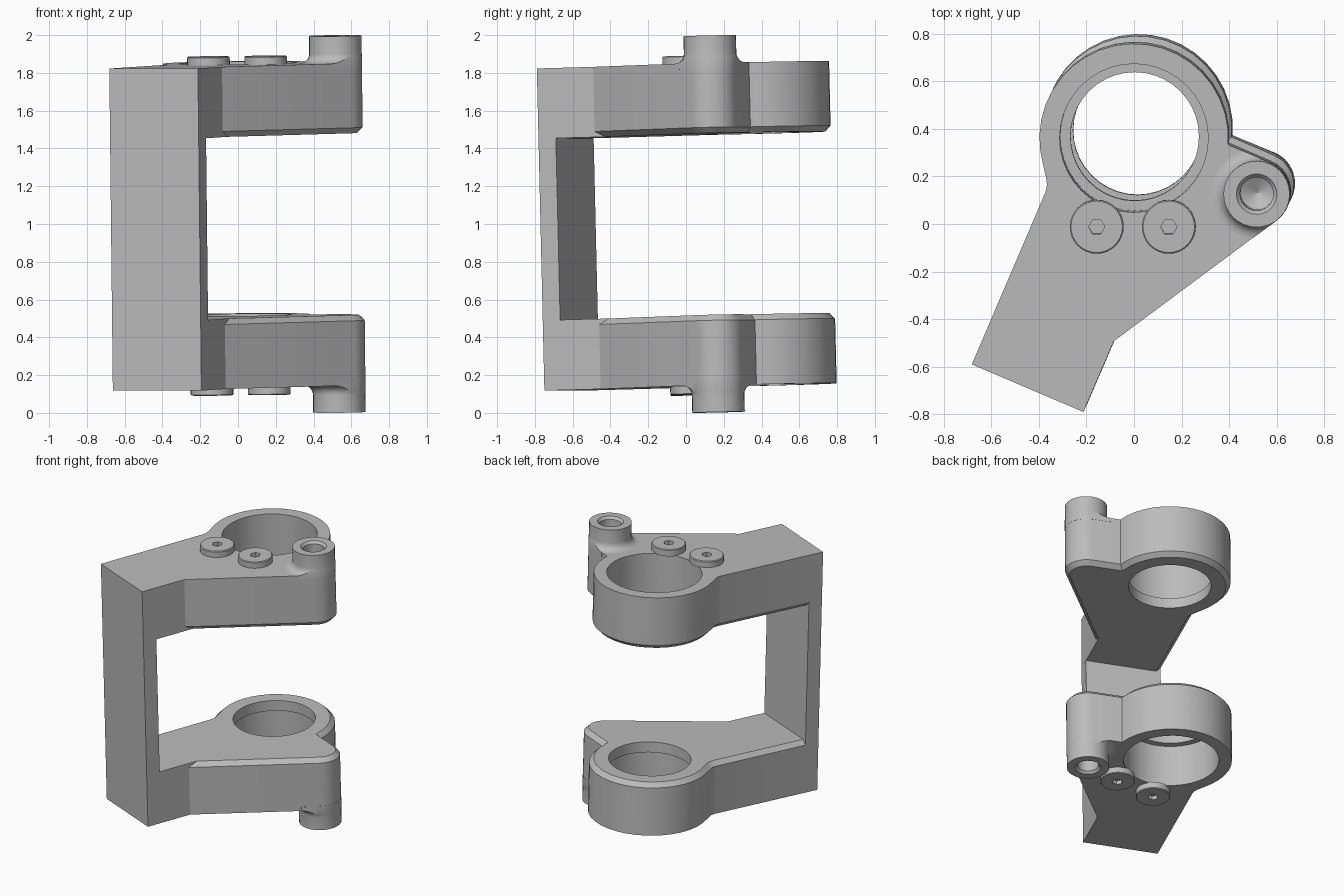
import bpy, bmesh, math
from mathutils import Matrix, Vector

if "Cube" in bpy.data.objects:
    bpy.data.objects.remove(bpy.data.objects["Cube"])

# key sizes, measured from the middle plane between both arms
OUT, INN, CH = 0.853, 0.481, 0.03
BORE, BOSS = (0.009, 0.381), (0.526, 0.149)
A, B, K = (-0.672, -0.57), (-0.203, -0.77), (-0.075, -0.472)

grey = bpy.data.materials.new("machined_grey")
grey.diffuse_color = (0.5, 0.5, 0.5, 1)
grey.use_nodes = True
grey.node_tree.nodes["Principled BSDF"].inputs["Base Color"].default_value = grey.diffuse_color


def make(name, bm):
    bmesh.ops.recalc_face_normals(bm, faces=bm.faces)
    me = bpy.data.meshes.new(name)
    bm.to_mesh(me)
    bm.free()
    me.materials.append(grey)
    ob = bpy.data.objects.new(name, me)
    bpy.context.collection.objects.link(ob)
    return ob


def stack(name, rings):
    """Solid from equal-length rings of (x, y, z) points."""
    bm = bmesh.new()
    vs = [[bm.verts.new(p) for p in r] for r in rings]
    n = len(vs[0])
    for lo, hi in zip(vs, vs[1:]):
        for i in range(n):
            j = (i + 1) % n
            bm.faces.new((lo[i], lo[j], hi[j], hi[i]))
    bm.faces.new(vs[0])
    bm.faces.new(vs[-1])
    return make(name, bm)


def lathe(name, centre, profile, n):
    """Turned solid from (radius, z) pairs."""
    return stack(name, [[(centre[0] + r * math.cos(2 * math.pi * i / n),
                          centre[1] + r * math.sin(2 * math.pi * i / n), z)
                         for i in range(n)] for r, z in profile])


def arc(c, r, a0, a1, n):
    return [(c[0] + r * math.cos(math.radians(a0 + (a1 - a0) * i / n)),
             c[1] + r * math.sin(math.radians(a0 + (a1 - a0) * i / n))) for i in range(n + 1)]


def inset(pts, dists):
    """Move edge i of a counter-clockwise outline inward by dists[i]."""
    res, n = [], len(pts)
    for i in range(n):
        p = Vector(pts[i])
        d0 = (p - Vector(pts[i - 1])).normalized()
        d1 = (Vector(pts[(i + 1) % n]) - p).normalized()
        n0, n1 = Vector((-d0.y, d0.x)), Vector((-d1.y, d1.x))
        c0, c1 = dists[i - 1], dists[i]
        det = n0.x * n1.y - n0.y * n1.x
        if abs(det) < 0.01:
            q = p + n1 * c1
        else:
            q = p + Vector((c0 * n1.y - c1 * n0.y, n0.x * c1 - n1.x * c0)) / det
        res.append((q.x, q.y))
    return res


def at(pts, z):
    return [(x, y, z) for x, y in pts]


def cut(ob, tool, op='DIFFERENCE'):
    m = ob.modifiers.new("cut", 'BOOLEAN')
    m.operation, m.object, m.solver = op, tool, 'EXACT'
    tool.hide_render = True
    if tool not in helpers:
        helpers.append(tool)


helpers = []

# arm outline: post end, boss lobe, bearing ring, fillet back to the post
outline = [A, B, K] + arc(BOSS, 0.14, -53.4, 67, 10) + arc(BORE, 0.397, -4, 188, 20)
outline += [(-0.37, 0.258), (-0.36, 0.215), (-0.356, 0.185), (-0.362, 0.155)]
chamfers = [0, 0] + [CH] * (len(outline) - 2)

arm = stack("arm", [at(inset(outline, chamfers), INN), at(outline, INN + CH), at(outline, OUT)])

# boss with flared foot, trimmed to the arm outline
flare = [(0.139 + 0.05 * (1 - math.sin(t)), OUT + 0.05 * (1 - math.cos(t)))
         for t in [math.pi / 2 * i / 6 for i in range(7)]]
boss = lathe("boss", BOSS, [(0.189, OUT - 0.03)] + flare + [(0.139, 0.997)], 32)
trim = stack("trim_helper", [at(inset(outline, [-0.001] * len(outline)), z) for z in (0.75, 1.1)])
cut(boss, trim, 'INTERSECT')

# stepped bearing bore
bore = lathe("bore_helper", BORE, [(0.27, 0.4), (0.27, 0.555), (0.312, 0.555), (0.312, 0.95)], 40)
cut(arm, bore)

# countersunk blind hole with a drill-point bottom
drill = lathe("drill_helper", BOSS, [(0.001, 0.70), (0.07, 0.74), (0.07, 0.98),
                                     (0.086, 0.998), (0.086, 1.05)], 24)
cut(arm, drill)
cut(boss, drill)

parts = [arm, boss]

# retaining screws with hex sockets
for side, x in (("left", -0.147), ("right", 0.156)):
    screw = lathe("screw_" + side, (x, 0.009),
                  [(0.113, OUT - 0.004), (0.113, 0.892), (0.108, 0.897)], 32)
    cut(screw, lathe("hex_helper", (x, 0.009), [(0.034, 0.87), (0.034, 0.95)], 6))
    parts.append(screw)

# upper and lower arm assemblies are mirrored
for ob in parts:
    m = ob.modifiers.new("mirror", 'MIRROR')
    m.use_axis = (False, False, True)
    m.use_mirror_merge = False

# thin post joining the arms
dep = Vector((0.392, 0.92)) * 0.1
post_pts = [A, B, (B[0] + dep.x, B[1] + dep.y), (A[0] + dep.x, A[1] + dep.y)]
post = stack("post", [at(post_pts, z) for z in (-INN - 0.04, INN + 0.04)])
parts.append(post)

# bake modifiers, shade, drop helpers
bpy.ops.object.select_all(action='DESELECT')
for ob in parts:
    ob.select_set(True)
bpy.context.view_layer.objects.active = arm
bpy.ops.object.convert(target='MESH')
bpy.ops.object.shade_smooth_by_angle(angle=math.radians(28))
for h in helpers:
    bpy.data.objects.remove(h)

# the whole bracket leans slightly
lean = (Matrix.Translation((0, 0, 0.991)) @ Matrix.Rotation(0.0235, 4, 'X')
        @ Matrix.Rotation(-0.011, 4, 'Y'))
for ob in parts:
    ob.matrix_world = lean
